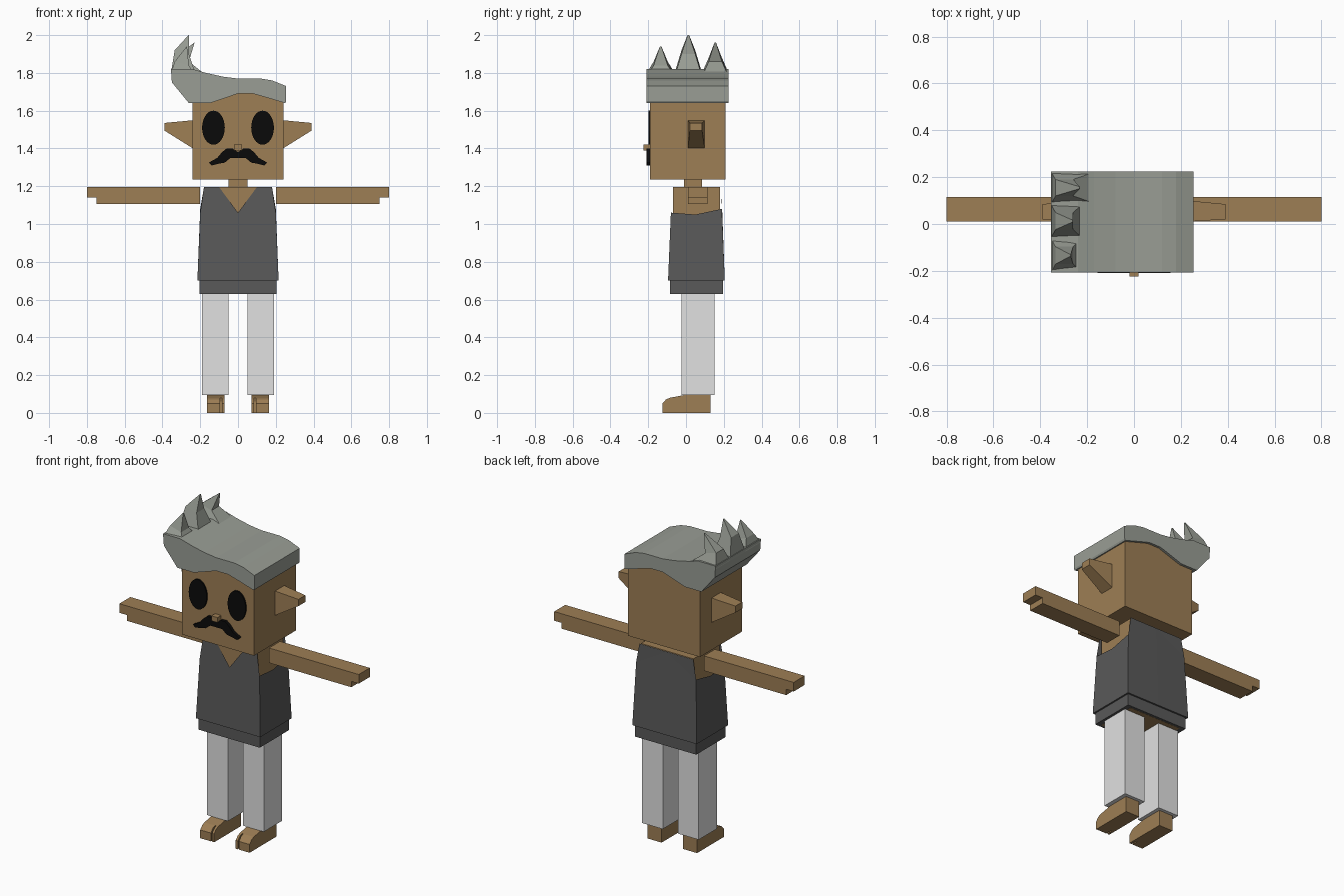
import bpy
import bmesh
import math

cube = bpy.data.objects.get("Cube")
if cube:
    bpy.data.objects.remove(cube, do_unlink=True)


def material(name, r, g, b):
    m = bpy.data.materials.new(name)
    m.use_nodes = True
    m.diffuse_color = (r, g, b, 1)
    node = next(n for n in m.node_tree.nodes if n.type == "BSDF_PRINCIPLED")
    node.inputs["Base Color"].default_value = (r, g, b, 1)
    node.inputs["Roughness"].default_value = 0.9
    return m


SKIN = material("brown skin", 0.34, 0.21, 0.09)
HAIR = material("grey hair", 0.32, 0.34, 0.30)
SHIRT = material("charcoal cloth", 0.1, 0.1, 0.1)
PANTS = material("pale cloth", 0.75, 0.75, 0.75)
BLACK = material("black", 0.003, 0.003, 0.003)


def build(name, verts, faces, mat):
    bm = bmesh.new()
    vs = [bm.verts.new(v) for v in verts]
    for f in faces:
        bm.faces.new([vs[i] for i in f])
    bmesh.ops.recalc_face_normals(bm, faces=bm.faces)
    mesh = bpy.data.meshes.new(name)
    bm.to_mesh(mesh)
    bm.free()
    mesh.materials.append(mat)
    ob = bpy.data.objects.new(name, mesh)
    bpy.context.scene.collection.objects.link(ob)
    return ob


def loft(name, rings, mat):
    """Skin equal-length rings and cap both ends."""
    n = len(rings[0])
    verts = [p for ring in rings for p in ring]
    faces = [range(n), range(len(verts) - n, len(verts))]
    for r in range(len(rings) - 1):
        for i in range(n):
            j = (i + 1) % n
            faces.append((r * n + i, r * n + j, (r + 1) * n + j, (r + 1) * n + i))
    return build(name, verts, faces, mat)


def prism_y(name, profile, y0, y1, mat):
    return loft(name, [[(x, y, z) for x, z in profile] for y in (y0, y1)], mat)


def prism_x(name, profile, x0, x1, mat):
    return loft(name, [[(x, y, z) for y, z in profile] for x in (x0, x1)], mat)


def box(name, x0, x1, y0, y1, z0, z1, mat):
    return prism_y(name, [(x0, z0), (x1, z0), (x1, z1), (x0, z1)], y0, y1, mat)


# Head, neck, nose and torso
box("head", -0.24, 0.24, -0.19, 0.21, 1.235, 1.7, SKIN)
box("neck", -0.05, 0.05, -0.01, 0.085, 1.19, 1.24, SKIN)
box("nose", -0.02, 0.02, -0.225, -0.19, 1.39, 1.42, SKIN)
box("torso", -0.175, 0.175, -0.07, 0.18, 0.629, 1.195, SKIN)

# Moustache: one half outline, mirrored
half = [(0, 1.38), (0.03, 1.4), (0.06, 1.4), (0.085, 1.38), (0.11, 1.35),
        (0.155, 1.325), (0.14, 1.31), (0.1, 1.32), (0.07, 1.325), (0.04, 1.35), (0, 1.35)]
outline = half + [(-x, z) for x, z in half[-2:0:-1]]
prism_y("moustache", outline, -0.209, -0.19, BLACK)

# Hair cap: wavy profile run from front to back
cap = [(-0.26, 1.64), (-0.15, 1.64), (-0.06, 1.67), (0, 1.69), (0.08, 1.69),
       (0.15, 1.67), (0.25, 1.64), (0.255, 1.65), (0.255, 1.73), (0.18, 1.76),
       (0.12, 1.77), (0, 1.77), (-0.08, 1.78), (-0.17, 1.8), (-0.24, 1.82),
       (-0.355, 1.82), (-0.35, 1.75)]
prism_y("hair_cap", cap, -0.208, 0.225, HAIR)


# Hair spikes: wide base, narrower middle, leaning tip
def spike(name, y0, y1, inner, tip_x, tip_z):
    mid = (y0 + y1) / 2

    def ring(xa, xb, half_width, za, zb):
        return [(xa, mid - half_width, za), (xb, mid - half_width, zb),
                (xb, mid + half_width, zb), (xa, mid + half_width, za)]

    w = (y1 - y0) / 2
    loft(name, [ring(-0.355, inner, w, 1.8, 1.78),
                ring(-0.335, -0.26, w * 0.5, tip_z - 0.08, tip_z - 0.1),
                ring(tip_x - 0.002, tip_x, 0.004, tip_z, tip_z)], HAIR)


spike("hair_spike_front", -0.208, -0.06, -0.22, -0.27, 1.94)
spike("hair_spike_middle", -0.06, 0.085, -0.22, -0.26, 2.0)
spike("hair_spike_back", 0.085, 0.225, -0.16, -0.23, 1.96)

# Vest: front with a V neck, back, low-cut sides and a hem ledge
vest_verts, vest_faces = [], []
for s in (1, -1):
    b = len(vest_verts)
    vest_verts += [
        (0, -0.08, 1.06), (s * 0.1, -0.075, 1.195), (s * 0.18, -0.075, 1.195),
        (s * 0.2, -0.08, 1.06), (s * 0.215, -0.095, 0.7), (0, -0.095, 0.7),
        (0, 0.187, 1.195), (s * 0.18, 0.187, 1.195), (s * 0.2, 0.19, 1.08),
        (s * 0.215, 0.205, 0.7), (0, 0.205, 0.7), (s * 0.2, 0.05, 1.05)]
    for f in ((0, 1, 2, 3), (0, 3, 4, 5), (6, 7, 8), (6, 8, 9, 10),
              (3, 11, 8, 9, 4), (5, 4, 9, 10)):
        vest_faces.append([b + i for i in f])
vest = build("vest", vest_verts, vest_faces, SHIRT)
bm = bmesh.new()
bm.from_mesh(vest.data)
bmesh.ops.remove_doubles(bm, verts=bm.verts, dist=0.0001)
bmesh.ops.recalc_face_normals(bm, faces=bm.faces)
bm.to_mesh(vest.data)
bm.free()
box("vest_hem", -0.205, 0.205, -0.085, 0.195, 0.63, 0.705, SHIRT)

# Paired parts
for s, side in ((1, "left"), (-1, "right")):
    # Eye
    ring = [math.tau * i / 32 for i in range(32)]
    oval = [(s * 0.13 + 0.06 * math.cos(a), 1.51 + 0.09 * math.sin(a)) for a in ring]
    prism_y(side + "_eye", oval, -0.199, -0.19, BLACK)

    # Ear tapering outward
    root = [(s * 0.23, y, z) for y, z in ((0.01, 1.55), (0.1, 1.55), (0.1, 1.395), (0.01, 1.395))]
    tip = [(s * 0.39, y, z) for y, z in ((0.02, 1.535), (0.085, 1.535), (0.085, 1.495), (0.02, 1.495))]
    loft(side + "_ear", [root, tip], SKIN)

    # Arm with a stepped hand end
    arm = [(0.2, 1.105), (0.75, 1.105), (0.75, 1.14), (0.8, 1.14), (0.8, 1.195), (0.2, 1.195)]
    prism_y(side + "_arm", [(s * x, z) for x, z in arm], 0.01, 0.115, SKIN)

    # Trouser leg
    box(side + "_trouser_leg", s * 0.05, s * 0.19, -0.025, 0.15, 0.095, 0.64, PANTS)

    # Foot with a separate big toe
    heel = [(-0.085, 0), (0.13, 0), (0.13, 0.096), (0, 0.096), (-0.085, 0.08)]
    toe = [(-0.125, 0), (-0.085, 0), (-0.085, 0.08), (-0.105, 0.072), (-0.125, 0.05)]
    prism_x(side + "_foot", heel, s * 0.072, s * 0.165, SKIN)
    prism_x(side + "_big_toe", toe, s * 0.072, s * 0.086, SKIN)
    prism_x(side + "_small_toes", toe, s * 0.094, s * 0.165, SKIN)
